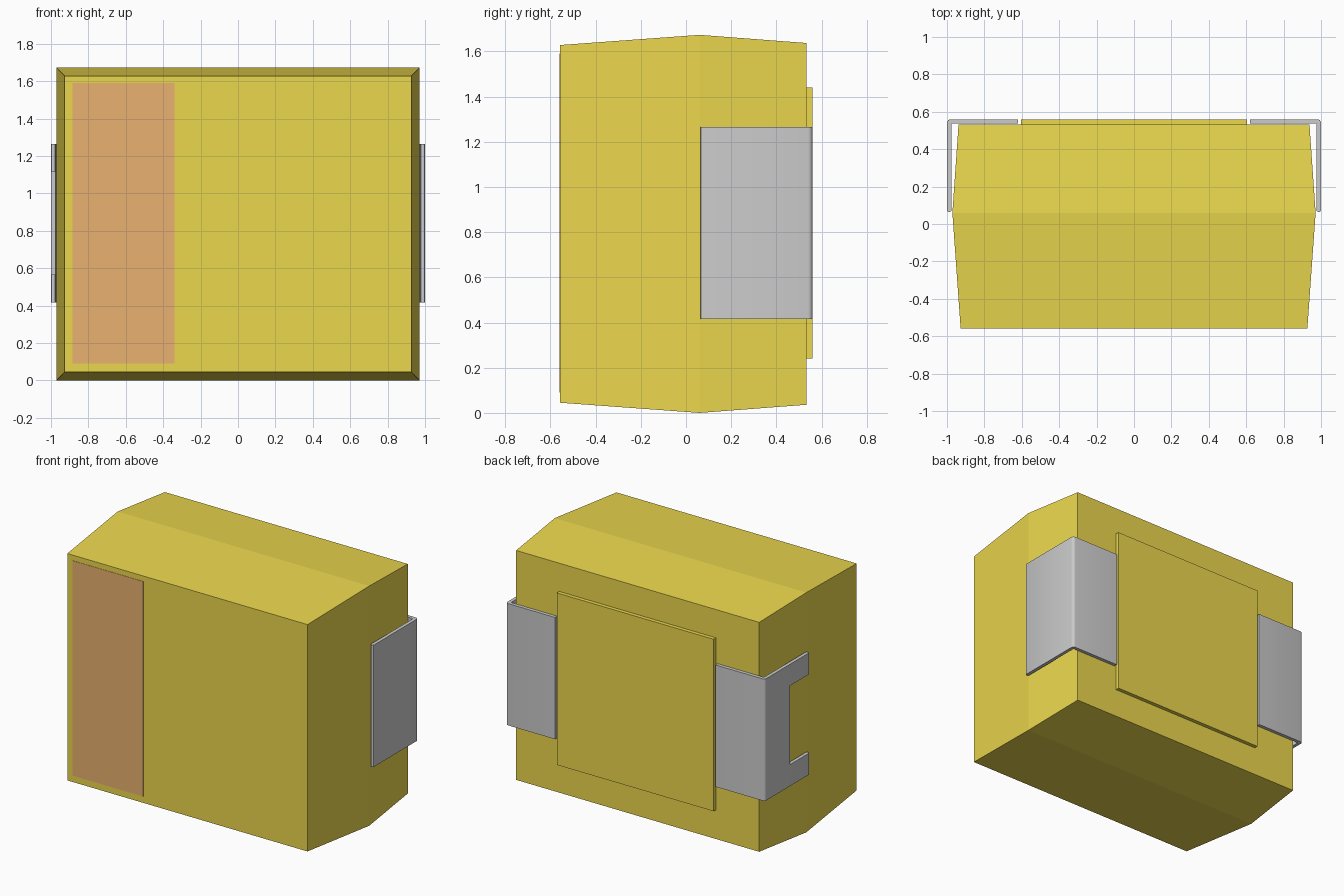
import bpy, bmesh, math

if "Cube" in bpy.data.objects:
    bpy.data.objects.remove(bpy.data.objects["Cube"])


def material(name, rgb):
    m = bpy.data.materials.new(name)
    m.diffuse_color = (*rgb, 1)
    m.use_nodes = True
    m.node_tree.nodes["Principled BSDF"].inputs["Base Color"].default_value = m.diffuse_color
    return m


def finish(name, bm, mat=None):
    bmesh.ops.recalc_face_normals(bm, faces=bm.faces)
    me = bpy.data.meshes.new(name)
    bm.to_mesh(me)
    bm.free()
    ob = bpy.data.objects.new(name, me)
    bpy.context.collection.objects.link(ob)
    if mat:
        me.materials.append(mat)
    return ob


def loft(name, rings, mat=None):
    """Skin a list of equal-length point rings and cap both ends."""
    bm = bmesh.new()
    loops = [[bm.verts.new(p) for p in ring] for ring in rings]
    n = len(loops[0])
    for a, b in zip(loops, loops[1:]):
        for i in range(n):
            j = (i + 1) % n
            bm.faces.new((a[i], a[j], b[j], b[i]))
    bm.faces.new(loops[0])
    bm.faces.new(loops[-1])
    return finish(name, bm, mat)


def rect(y, x0, x1, z0, z1):
    return [(x0, y, z0), (x1, y, z0), (x1, y, z1), (x0, y, z1)]


def box(name, x, y, z, mat=None):
    return loft(name, [rect(y[0], *x, *z), rect(y[1], *x, *z)], mat)


def arc(cx, cy, r, a0, a1, steps=4):
    return [(cx + r * math.cos(math.radians(a0 + (a1 - a0) * i / steps)),
             cy + r * math.sin(math.radians(a0 + (a1 - a0) * i / steps)))
            for i in range(steps + 1)]


yellow = material("yellow_body", (0.832, 0.68, 0.075))
orange = material("orange_mark", (0.82, 0.44, 0.16))

# Moulded body, widest at the parting line
loft("body", [rect(-0.558, -0.927, 0.927, 0.045, 1.628),
              rect(0.06, -0.971, 0.971, 0.0, 1.673),
              rect(0.533, -0.938, 0.938, 0.036, 1.637)], yellow)

# Raised pad on the back and polarity stripe on the front
box("back_pad", (-0.605, 0.605), (0.52, 0.56), (0.24, 1.44), yellow)
box("polarity_stripe", (-0.885, -0.34), (-0.56, -0.55), (0.09, 1.59), orange)

# L-shaped terminals wrapping from the sides onto the back
profile = ([(0.62, 0.536), (0.972, 0.536), (0.976, 0.532)]
           + arc(0.984, 0.073, 0.008, 180, 270, 2)
           + arc(0.992, 0.073, 0.008, 270, 360, 2)
           + arc(0.98, 0.54, 0.02, 0, 90)
           + [(0.62, 0.56)])
terminals = {}
for side, name in ((-1, "left_terminal"), (1, "right_terminal")):
    ob = loft(name, [[(side * x, y, z) for x, y in profile]
                     for z in (0.415, 1.265)])
    bpy.context.view_layer.objects.active = ob
    ob.select_set(True)
    bpy.ops.object.shade_smooth_by_angle(angle=math.radians(35))
    ob.select_set(False)
    terminals[side] = ob

# Notch in the left terminal
cutter = box("notch_cutter", (-1.1, -0.9), (-0.1, 0.28), (0.565, 1.115))
cutter.hide_render = True
left = terminals[-1]
cut = left.modifiers.new("notch", "BOOLEAN")
cut.object = cutter
cut.operation = "DIFFERENCE"
cut.solver = "EXACT"
bpy.context.view_layer.objects.active = left
left.select_set(True)
bpy.ops.object.modifier_move_to_index(modifier="notch", index=0)
bpy.ops.object.modifier_apply(modifier="notch")
bpy.data.objects.remove(cutter)
